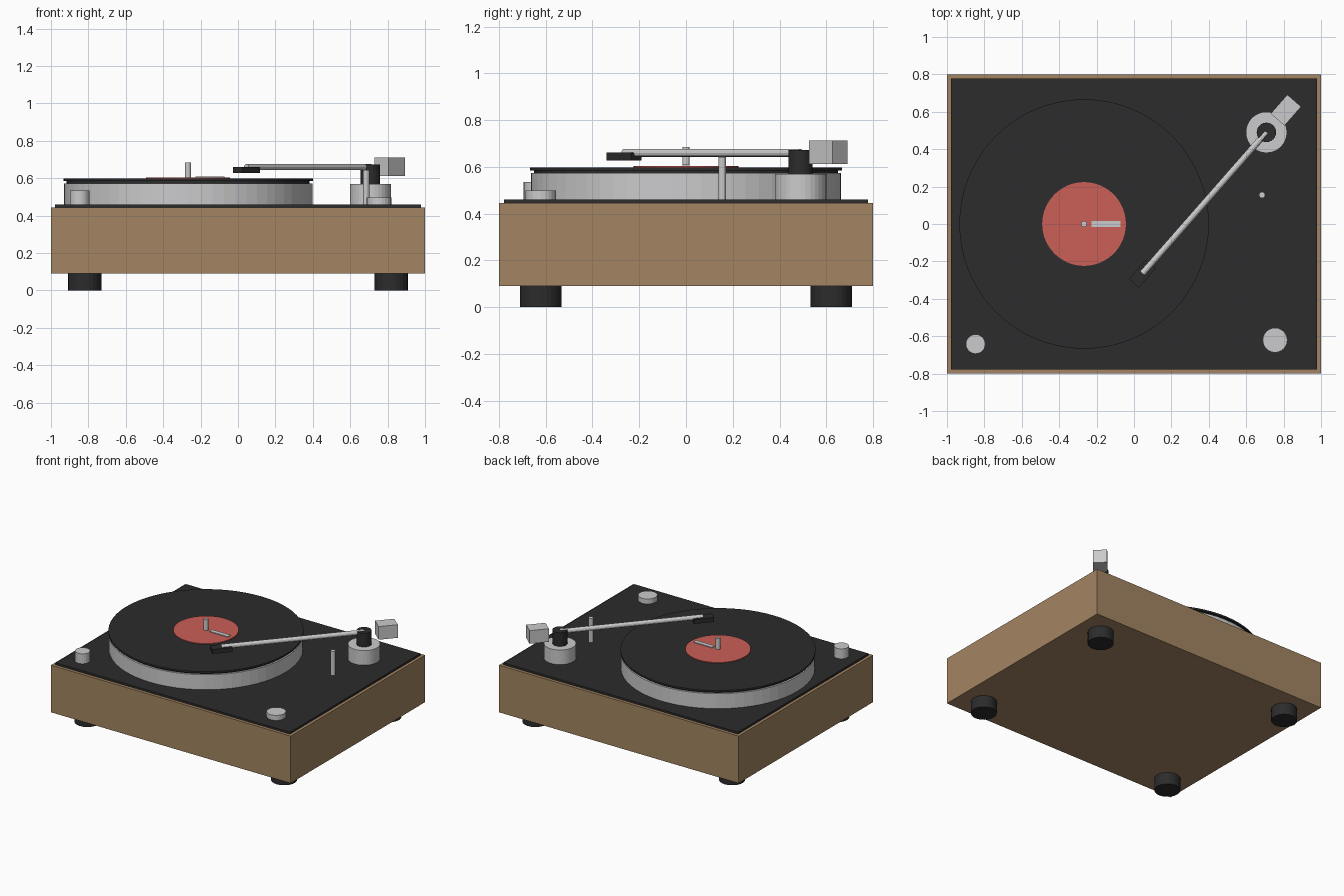
import bpy
import math
from mathutils import Vector

if "Cube" in bpy.data.objects:
    bpy.data.objects.remove(bpy.data.objects["Cube"], do_unlink=True)


def material(name, rgb):
    mat = bpy.data.materials.new(name)
    mat.use_nodes = True
    mat.diffuse_color = (*rgb, 1)
    mat.node_tree.nodes["Principled BSDF"].inputs["Base Color"].default_value = (*rgb, 1)
    return mat


wood = material("walnut_wood", (0.37, 0.235, 0.122))
black = material("matte_black", (0.025, 0.025, 0.025))
silver = material("brushed_silver", (0.6, 0.6, 0.61))
red = material("label_red", (0.6, 0.115, 0.095))


def finish(name, mat):
    obj = bpy.context.object
    obj.name = name
    obj.data.materials.append(mat)
    return obj


def box(name, mat, x, y, size_x, size_y, bottom, top, turn=0):
    bpy.ops.mesh.primitive_cube_add(size=1, location=(x, y, (bottom + top) / 2))
    obj = finish(name, mat)
    obj.scale = (size_x, size_y, top - bottom)
    obj.rotation_euler.z = turn
    return obj


def cylinder(name, mat, x, y, radius, bottom, top, sides=24):
    bpy.ops.mesh.primitive_cylinder_add(
        vertices=sides, radius=radius, depth=top - bottom,
        location=(x, y, (bottom + top) / 2))
    return finish(name, mat)


def rod(name, mat, start, end, radius, sides=12):
    start, end = Vector(start), Vector(end)
    axis = end - start
    bpy.ops.mesh.primitive_cylinder_add(
        vertices=sides, radius=radius, depth=axis.length, location=(start + end) / 2)
    obj = finish(name, mat)
    obj.rotation_euler = axis.to_track_quat("Z", "Y").to_euler()
    return obj


# Wooden plinth with its deck plate and feet
deck = 0.46
box("plinth", wood, 0, 0, 2, 1.6, 0.09, 0.445)
box("deck_plate", black, 0, 0, 1.955, 1.555, 0.445, deck)
for side, x in (("left", 0.82), ("right", -0.82)):
    for end, y in (("front", -0.622), ("back", 0.622)):
        cylinder(f"{end}_{side}_foot", black, x, y, 0.089, 0, 0.09)

# Platter stack: platter, mat, record, label and spindle
px = -0.267
cylinder("platter", silver, px, 0, 0.664, deck, 0.573, 64)
cylinder("slip_mat", black, px, 0, 0.65, 0.573, 0.585, 64)
cylinder("record", black, px, 0, 0.667, 0.585, 0.598, 64)
cylinder("record_label", red, px, 0, 0.224, 0.598, 0.603, 48)
cylinder("spindle", silver, px, 0, 0.016, 0.598, 0.685, 12)
box("label_mark", silver, -0.15, 0, 0.155, 0.032, 0.602, 0.609)

# Tonearm: pivot, tube, headshell and counterweight along one line
pivot = Vector((0.708, 0.49, 0.66))
tip = Vector((0.045, -0.265, 0.66))
direction = (pivot - tip).normalized()
angle = math.atan2(direction.y, direction.x)
cylinder("tonearm_base", silver, pivot.x, pivot.y, 0.11, deck, 0.57, 32)
cylinder("tonearm_pivot", black, pivot.x, pivot.y, 0.052, 0.57, 0.673)
rod("tonearm_tube", silver, tip, pivot, 0.017)
box("headshell", black, tip.x, tip.y, 0.14, 0.07, 0.628, 0.661, angle)
weight = pivot + direction * 0.158
box("counterweight", silver, weight.x, weight.y, 0.135, 0.098, 0.613, 0.712, angle)
cylinder("arm_rest", silver, 0.685, 0.155, 0.017, deck, 0.643, 12)

# Front control knobs
cylinder("right_knob", silver, -0.847, -0.642, 0.052, deck, 0.535)
cylinder("left_knob", silver, 0.754, -0.621, 0.066, deck, 0.498)
